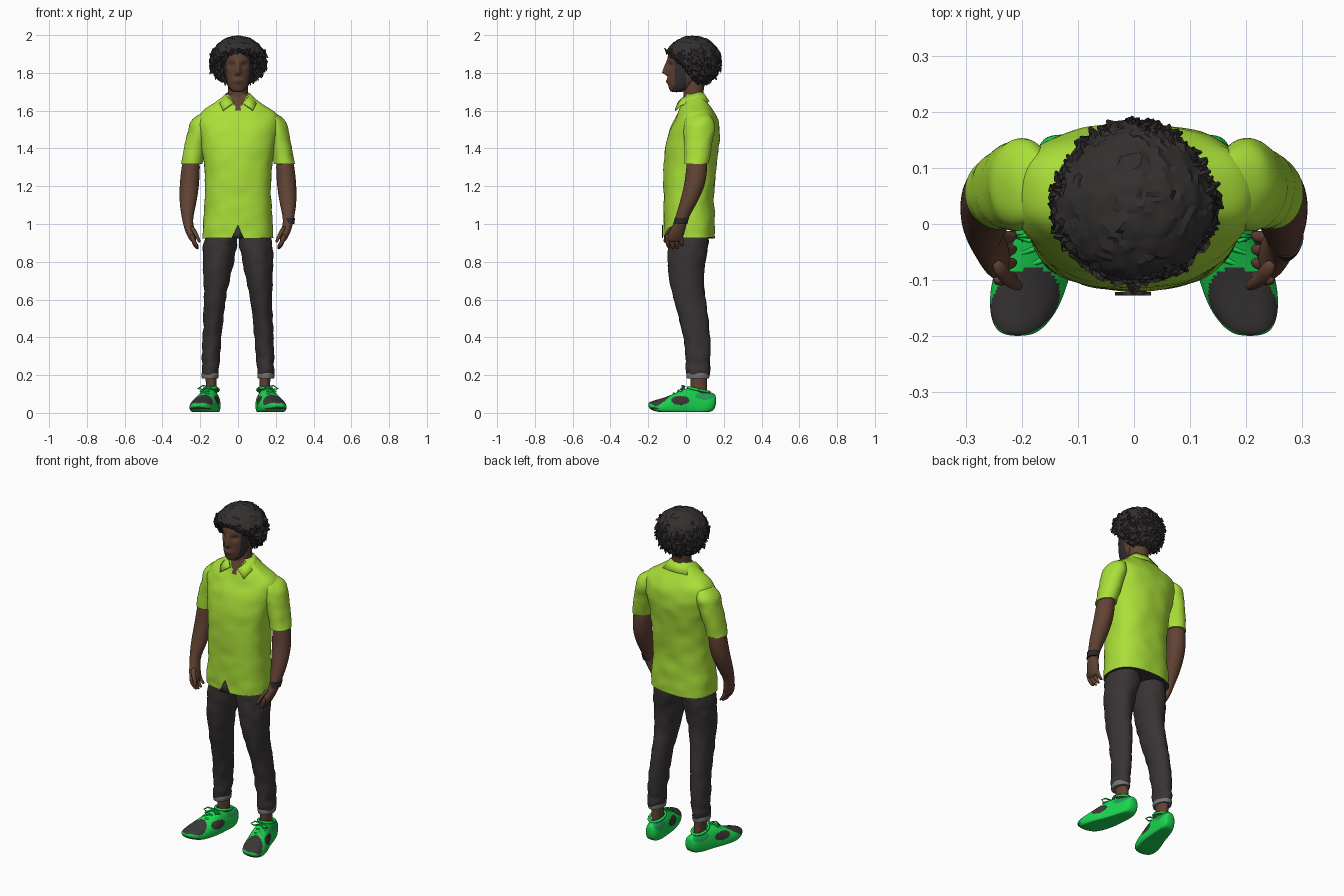
import bpy, bmesh, math, random
from mathutils import Vector, noise

random.seed(4)
if "Cube" in bpy.data.objects:
    bpy.data.objects.remove(bpy.data.objects["Cube"])


def material(name, *rgb):
    mat = bpy.data.materials.new(name)
    mat.use_nodes = True
    mat.diffuse_color = (*rgb, 1)
    shader = next(n for n in mat.node_tree.nodes if n.type == "BSDF_PRINCIPLED")
    shader.inputs["Base Color"].default_value = (*rgb, 1)
    shader.inputs["Roughness"].default_value = .8
    return mat


LIME = material("lime cloth", .40, .74, .04)
SKIN = material("brown skin", .122, .055, .034)
SHADE = material("dark skin", .08, .038, .026)
DENIM = material("charcoal denim", .040, .033, .034)
CUFF = material("grey cuff", .18, .175, .175)
HAIR = material("black hair", .034, .029, .029)
GREEN = material("bright green", .01, .68, .08)
DEEP = material("deep green", .015, .36, .1)
PATCH = material("dark shoe patch", .045, .04, .04)
STRAP = material("watch strap", .025, .022, .022)


def finish(name, bm, mat, angle=50, levels=0):
    """Turn a bmesh into a shaded object with its subdivision applied."""
    bmesh.ops.recalc_face_normals(bm, faces=bm.faces)
    mesh = bpy.data.meshes.new(name)
    bm.to_mesh(mesh)
    bm.free()
    obj = bpy.data.objects.new(name, mesh)
    bpy.context.collection.objects.link(obj)
    mesh.materials.append(mat)
    bpy.ops.object.select_all(action="DESELECT")
    obj.select_set(True)
    bpy.context.view_layer.objects.active = obj
    if levels:
        sub = obj.modifiers.new("smooth", "SUBSURF")
        sub.levels = levels
        bpy.ops.object.modifier_apply(modifier=sub.name)
    bpy.ops.object.shade_smooth_by_angle(angle=math.radians(angle))
    return obj


def loft(name, rings, mat, side=1, sides=16, power=2, crisp=True, along="z", levels=2):
    """Skin rings of (x, y, z, x radius, other radius), stacked along z or y."""
    bm = bmesh.new()
    crease = bm.edges.layers.float.new("crease_edge")
    loops = []
    for x, y, z, rx, ry in rings:
        loop = []
        for i in range(sides):
            a = math.tau * i / sides
            u, v = (math.copysign(abs(t) ** (2 / power), t) for t in (math.cos(a), math.sin(a)))
            if along == "z":
                co = (side * (x + rx * u), y + ry * v, z)
            else:
                co = (side * (x + rx * u), y, max(.004, z + ry * v))
            loop.append(bm.verts.new(co))
        loops.append(loop)
    for low, high in zip(loops, loops[1:]):
        for i in range(sides):
            j = (i + 1) % sides
            bm.faces.new((low[i], low[j], high[j], high[i]))
    for loop in (loops[0], loops[-1]):
        cap = bm.faces.new(loop)
        if crisp:
            for edge in cap.edges:
                edge[crease] = 1
    return finish(name, bm, mat, levels=levels)


def paint(obj, mat, rule):
    obj.data.materials.append(mat)
    slot = len(obj.data.materials) - 1
    for face in obj.data.polygons:
        if rule(face.center):
            face.material_index = slot


def rumple(obj, scale, depth):
    """Gentle cloth folds."""
    normals = [v.normal.copy() for v in obj.data.vertices]
    for v, n in zip(obj.data.vertices, normals):
        stretched = Vector((v.co.x, v.co.y, v.co.z * 1.6))
        v.co += n * noise.noise(stretched * scale) * depth


def tube(name, points, radius, mat, side=1):
    curve = bpy.data.curves.new(name, "CURVE")
    curve.dimensions = "3D"
    curve.bevel_depth = radius
    curve.bevel_resolution = 1
    spline = curve.splines.new("POLY")
    spline.points.add(len(points) - 1)
    for p, (x, y, z) in zip(spline.points, points):
        p.co = (side * x, y, z, 1)
    obj = bpy.data.objects.new(name, curve)
    bpy.context.collection.objects.link(obj)
    curve.materials.append(mat)
    bpy.ops.object.select_all(action="DESELECT")
    obj.select_set(True)
    bpy.context.view_layer.objects.active = obj
    bpy.ops.object.convert(target="MESH")


# Shirt body with broad sloping shoulders and an open neck
shirt = loft("shirt_body", [
    (0, .018, .925, .19, .137), (0, .018, .99, .187, .137), (0, .014, 1.1, .178, .133),
    (0, .016, 1.2, .176, .136), (0, .021, 1.32, .18, .141), (0, .036, 1.44, .2, .144),
    (0, .051, 1.52, .218, .13), (0, .056, 1.575, .215, .106), (0, .054, 1.61, .183, .086),
    (0, .046, 1.645, .115, .068), (0, .045, 1.685, .062, .052)], LIME, sides=24, power=2.45)
paint(shirt, SKIN, lambda c: c.y < .02 and abs(c.x) < (c.z - 1.59) * .55)
paint(shirt, DENIM, lambda c: c.z < .9255)
rumple(shirt, 11, .006)

# Notch at the front of the hem
bm = bmesh.new()
bm.faces.new([bm.verts.new((x, -.1215, z)) for x, z in ((-.034, .925), (.03, .925), (0, .995))])
notch = finish("hem_notch", bm, DENIM)
notch.modifiers.new("thickness", "SOLIDIFY").thickness = .006

# Collar: a folded strip ending in points, mirrored
top = [(0, .09, 1.7), (.05, .075, 1.7), (.067, .03, 1.69), (.05, -.022, 1.668), (.024, -.045, 1.643)]
low = [(0, .124, 1.65), (.08, .108, 1.645), (.105, .037, 1.65), (.094, -.03, 1.63), (.08, -.06, 1.603)]
bm = bmesh.new()
for s in (-1, 1):
    rows = [[bm.verts.new((s * x, y, z)) for x, y, z in row] for row in (top, low)]
    for i in range(len(top) - 1):
        bm.faces.new((rows[0][i], rows[0][i + 1], rows[1][i + 1], rows[1][i]))
bmesh.ops.remove_doubles(bm, verts=bm.verts, dist=.001)
collar = finish("collar", bm, LIME)
collar.modifiers.new("thickness", "SOLIDIFY").thickness = .007

# Neck and head
loft("neck", [(0, .035, 1.6, .06, .05), (0, .038, 1.68, .054, .053), (0, .045, 1.78, .056, .06)], SKIN)
head = loft("head", [
    (0, -.05, 1.697, .028, .03), (0, -.036, 1.712, .047, .053), (0, -.02, 1.745, .062, .079),
    (0, 0, 1.8, .075, .1), (0, .012, 1.86, .081, .117), (0, .03, 1.92, .08, .122),
    (0, .04, 1.965, .06, .09)], SKIN, sides=24, crisp=False, levels=3)
for v in head.data.vertices:
    x, y, z = v.co
    if y < -.03:
        socket = ((abs(x) - .035) / .02) ** 2 + ((z - 1.845) / .014) ** 2
        lips = (x / .026) ** 2 + ((z - 1.755) / .011) ** 2
        slope = 1 - (z - 1.8) / .07 if z > 1.8 else 1 - (1.8 - z) / .016
        nose = max(0, slope) * math.exp(-(x / .014) ** 2)
        v.co.y += .013 * math.exp(-socket) - .009 * math.exp(-lips) - .028 * nose
paint(head, SHADE, lambda c: c.y < -.06 and (c.x / .026) ** 2 + ((c.z - 1.755) / .009) ** 2 < 1)
paint(head, SHADE, lambda c: c.y < -.06 and
      ((abs(c.x) - .035) / .018) ** 2 + ((c.z - 1.847) / .007) ** 2 < 1)
paint(head, HAIR, lambda c: c.z < 1.88 and -.06 - max(0, 1.74 - c.z) * .6 < c.y < 0 and abs(c.x) > .03)


# Hair: a rough cap trimmed along the hairline, with loose curls at its edge
def hairline(y):
    if y < -.02:
        return 1.84 - (y + .02) * .9
    return max(1.74, 1.84 - (y + .02) * 1.3)


bm = bmesh.new()
bmesh.ops.create_icosphere(bm, subdivisions=5, radius=1)
middle = Vector((0, .04, 1.862))
spots = []
for v in bm.verts:
    d = v.co.copy()
    rough = max(.5, 1.1 - max(0, d.z))
    grow = 1 + rough * (.07 * noise.noise(d * 6) + .07 * noise.noise(d * 19))
    taper = 1 - .2 * max(0, d.y) - .08 * max(0, -d.y)
    v.co = middle + Vector((d.x * .15 * taper, d.y * .144, d.z * .134)) * grow
    if v.co.z > 1.88 and v.co.y < 0:
        v.co.y -= .007
    floor = hairline(v.co.y) + random.uniform(-.012, .012)
    if v.co.z > floor and d.z < .4:
        spots.append((v.co.copy(), d))
    v.co.z = max(v.co.z, floor)
for spot, d in random.sample(spots, 200):
    lean = (d * .6 + Vector((0, 0, -1)) + noise.random_unit_vector() * .5).normalized()
    turn = lean.to_track_quat("Z", "Y").to_matrix().to_4x4()
    curl = bmesh.ops.create_cone(bm, segments=4, radius1=.01, radius2=.003, depth=.026)
    bmesh.ops.transform(bm, matrix=turn, verts=curl["verts"])
    bmesh.ops.translate(bm, vec=spot, verts=curl["verts"])
finish("hair", bm, HAIR, angle=25)


# Distance of a shoe point from the middle line of the turned-out foot
def off_middle(c):
    return abs(c.x) - (.16 - .245 * c.y)


for s, label in ((1, "left"), (-1, "right")):
    # Sleeve and arm
    sleeve = loft(label + "_sleeve", [
        (.245, .056, 1.318, .058, .066), (.229, .062, 1.4, .058, .073), (.206, .07, 1.5, .063, .085),
        (.198, .073, 1.54, .056, .081), (.183, .07, 1.575, .045, .066), (.15, .06, 1.595, .025, .035)],
        LIME, s)
    rumple(sleeve, 14, .005)
    loft(label + "_arm", [
        (.236, -.062, .905, .012, .036), (.24, -.06, .92, .02, .042), (.25, -.052, .95, .026, .045),
        (.262, -.035, .99, .027, .036), (.268, -.024, 1.03, .029, .035), (.266, .008, 1.1, .045, .046),
        (.258, .046, 1.2, .053, .057), (.252, .056, 1.28, .051, .057), (.245, .06, 1.36, .045, .055)],
        SKIN, s, crisp=False)

    # Fingers and thumb
    for i, drop in enumerate((.008, 0, .002, .014)):
        y = -.098 + .024 * i
        loft(f"{label}_finger_{i + 1}", [
            (.244, y, .95, .013, .014), (.237, y, .91, .013, .013),
            (.224, y + .003, .88 + drop, .012, .012), (.212, y + .006, .865 + drop, .008, .009)],
            SKIN, s, sides=8, crisp=False, levels=1)
    loft(label + "_thumb", [
        (.246, -.07, .99, .014, .017), (.228, -.096, .955, .013, .015),
        (.212, -.107, .925, .012, .012), (.203, -.112, .9, .007, .008)], SKIN, s, sides=8, crisp=False)

    # Trouser leg with rolled cuff, and ankle
    leg = loft(label + "_trouser_leg", [
        (.148, .063, .195, .042, .058), (.147, .063, .23, .049, .066), (.145, .064, .26, .045, .062),
        (.143, .064, .31, .05, .068), (.137, .056, .42, .051, .073), (.126, .03, .55, .054, .082),
        (.116, .002, .68, .068, .09), (.107, .002, .78, .081, .1), (.096, .01, .88, .092, .11),
        (.09, .015, .925, .088, .11), (.085, .015, .97, .078, .1)], DENIM, s)
    rumple(leg, 16, .007)
    loft(label + "_cuff", [(.148, .063, .182, .044, .06), (.148, .063, .197, .048, .064),
                           (.148, .063, .212, .045, .061)], CUFF, s, levels=1)
    loft(label + "_ankle", [(.142, .07, .06, .03, .046), (.14, .068, .14, .028, .043),
                            (.144, .065, .21, .032, .046)], SKIN, s)

    # Shoe: turned out, with dark toe and side patches and a deep green heel
    shoe = loft(label + "_shoe", [
        (.207, -.2, .043, .022, .01), (.205, -.186, .038, .046, .023), (.196, -.15, .03, .064, .042),
        (.185, -.1, .03, .071, .057), (.168, -.04, .03, .067, .084), (.157, 0, .03, .059, .105),
        (.147, .05, .03, .052, .1), (.138, .1, .035, .047, .081), (.132, .14, .05, .04, .058),
        (.13, .16, .066, .024, .03)], GREEN, s, power=2.2, crisp=False, along="y", levels=3)
    paint(shoe, PATCH, lambda c: c.z > .02 and (off_middle(c) / .06) ** 2 + ((c.y + .138) / .06) ** 2 < 1)
    paint(shoe, PATCH, lambda c: ((c.y + .03) / .048) ** 2 + ((c.z - .066) / .024) ** 2 < 1
          and abs(off_middle(c)) > .03)
    paint(shoe, DEEP, lambda c: ((c.y - .1) / .05) ** 2 + ((c.z - .09) / .02) ** 2 < 1)

    # Shoe collar, crossed laces and bow
    rim = [(.143 + .04 * math.cos(a), .068 + .056 * math.sin(a), .122 - .012 * math.sin(a))
           for a in (math.tau * i / 16 for i in range(17))]
    tube(label + "_shoe_collar", rim, .008, GREEN, s)
    for i in range(3):
        y, z = -.065 + .025 * i, .1 + .015 * i
        tube(f"{label}_lace_{i + 1}", [(.135, y + .012, z - .012), (.165, y, z + .004),
                                       (.2, y - .012, z - .018)], .005, GREEN, s)
    for way in (-1, 1):
        bow = [(.157 + way * r, y, z) for r, y, z in
               ((0, -.005, .138), (.03, -.02, .145), (.055, -.022, .128), (.03, -.03, .124), (0, -.01, .136))]
        tube(label + "_lace_bow", bow, .004, GREEN, s)

# Watch strap on the left wrist
loft("watch_strap", [(.268, -.03, 1.0, .031, .038), (.271, -.022, 1.032, .032, .039)], STRAP, levels=1)
